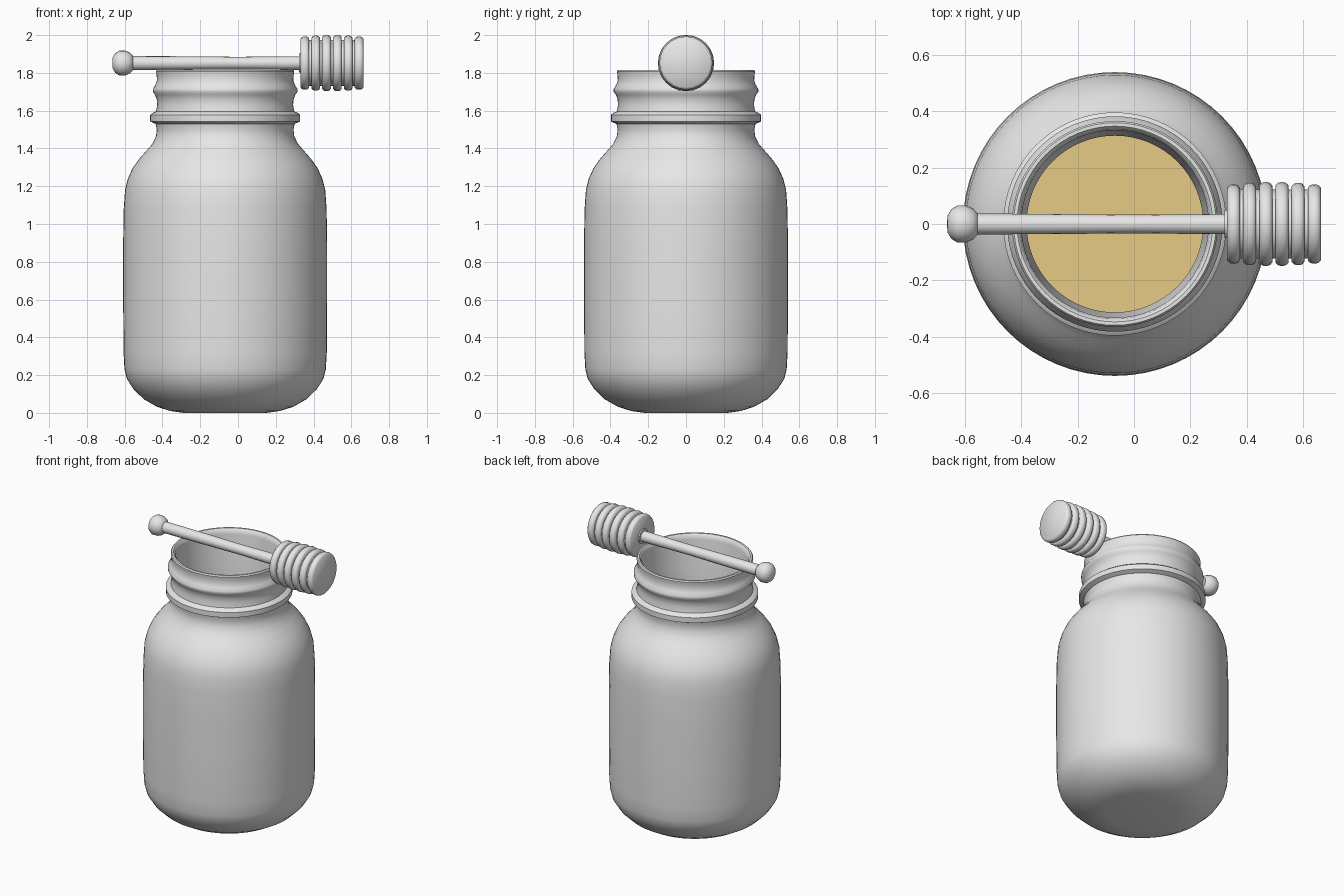
import bpy, bmesh, math
from mathutils import Matrix

cube = bpy.data.objects.get("Cube")
if cube:
    bpy.data.objects.remove(cube, do_unlink=True)


def make_material(name, rgb):
    mat = bpy.data.materials.new(name)
    mat.use_nodes = True
    mat.diffuse_color = (*rgb, 1)
    mat.node_tree.nodes["Principled BSDF"].inputs["Base Color"].default_value = (*rgb, 1)
    return mat


grey = make_material("light grey", (0.8, 0.8, 0.8))
gold = make_material("honey gold", (0.8, 0.6, 0.24))


def lathe(name, profile, sides, mat, frame, angle=40):
    """Revolve (radius, height) points about local z; end points on the axis close it."""
    bm = bmesh.new()
    rings = []
    for r, h in profile:
        if r == 0:
            rings.append([bm.verts.new((0, 0, h))] * sides)
        else:
            rings.append([bm.verts.new((r * math.cos(a), r * math.sin(a), h))
                          for a in (2 * math.pi * i / sides for i in range(sides))])
    for low, high in zip(rings, rings[1:]):
        for i in range(sides):
            j = (i + 1) % sides
            corners = dict.fromkeys((low[i], low[j], high[j], high[i]))
            bm.faces.new(list(corners))
    bmesh.ops.recalc_face_normals(bm, faces=bm.faces)
    bm.transform(frame)
    mesh = bpy.data.meshes.new(name)
    bm.to_mesh(mesh)
    bm.free()
    mesh.materials.append(mat)
    obj = bpy.data.objects.new(name, mesh)
    bpy.context.collection.objects.link(obj)
    bpy.ops.object.select_all(action="DESELECT")
    obj.select_set(True)
    bpy.context.view_layer.objects.active = obj
    bpy.ops.object.shade_smooth_by_angle(angle=math.radians(angle))
    return obj


jar_frame = Matrix.Translation((-0.068, 0, 0))
dipper_frame = Matrix.Translation((0, 0, 1.852)) @ Matrix.Rotation(math.pi / 2, 4, "Y")

# Jar: outer wall, neck ring, thread bead, rim, then the inner wall
body = [(0.22, 0), (0.29, 0.01), (0.36, 0.032), (0.43, 0.072), (0.485, 0.125),
        (0.52, 0.18), (0.533, 0.23), (0.538, 0.32), (0.54, 0.6), (0.54, 0.9),
        (0.537, 1.08), (0.53, 1.18), (0.515, 1.24), (0.49, 1.295), (0.455, 1.345),
        (0.415, 1.39), (0.385, 1.425), (0.366, 1.465), (0.362, 1.5)]
neck = [(0.368, 1.53), (0.385, 1.537), (0.397, 1.543), (0.397, 1.578), (0.385, 1.588),
        (0.366, 1.596), (0.36, 1.63), (0.362, 1.66), (0.372, 1.685), (0.383, 1.7),
        (0.383, 1.715), (0.37, 1.735), (0.361, 1.76), (0.363, 1.79)]
rim = [(0.366, 1.808), (0.36, 1.816), (0.348, 1.816), (0.338, 1.806)]
inside_neck = [(0.333, 1.78), (0.33, 1.6), (0.314, 1.5), (0.316, 1.465)]
inside_body = [(r - 0.035, z + 0.03 * (z < 0.2)) for r, z in reversed(body[:-2])]
lathe("jar", [(0, 0)] + body + neck + rim + inside_neck + inside_body + [(0, 0.03)],
      64, grey, jar_frame)

# Honey filling the jar up to the shoulder
level = 1.25
fill = [(r - 0.038, z + 0.034 * (z < 0.2)) for r, z in body if z < level]
lathe("honey", [(0, 0.034)] + fill + [(0.468, level), (0, level)], 64, gold, jar_frame)

# Dipper handle, slightly waisted, with a rounded knob on its end
lathe("dipper_handle", [(0, -0.6), (0.037, -0.6), (0.036, -0.3), (0.033, 0),
                        (0.036, 0.28), (0.036, 0.36), (0, 0.36)], 16, grey, dipper_frame)
lathe("dipper_knob", [(0, -0.665), (0.03, -0.663), (0.052, -0.65), (0.066, -0.628),
                      (0.066, -0.598), (0.055, -0.572), (0.038, -0.556), (0, -0.55)],
      20, grey, dipper_frame, 60)

# Dipper head: a core with six rounded discs
lathe("dipper_core", [(0, 0.322), (0.05, 0.322), (0.05, 0.345), (0.122, 0.345),
                      (0.122, 0.65), (0, 0.65)], 24, grey, dipper_frame)
for i, radius in enumerate((0.141, 0.146, 0.149, 0.149, 0.146, 0.141)):
    x = 0.354 + i * 0.0574
    half = 0.023
    lathe(f"dipper_disc_{i + 1}",
          [(0, x - half), (radius - 0.012, x - half), (radius - 0.003, x - 0.015),
           (radius, x - 0.006), (radius, x + 0.006), (radius - 0.003, x + 0.015),
           (radius - 0.012, x + half), (0, x + half)], 24, grey, dipper_frame, 45)
